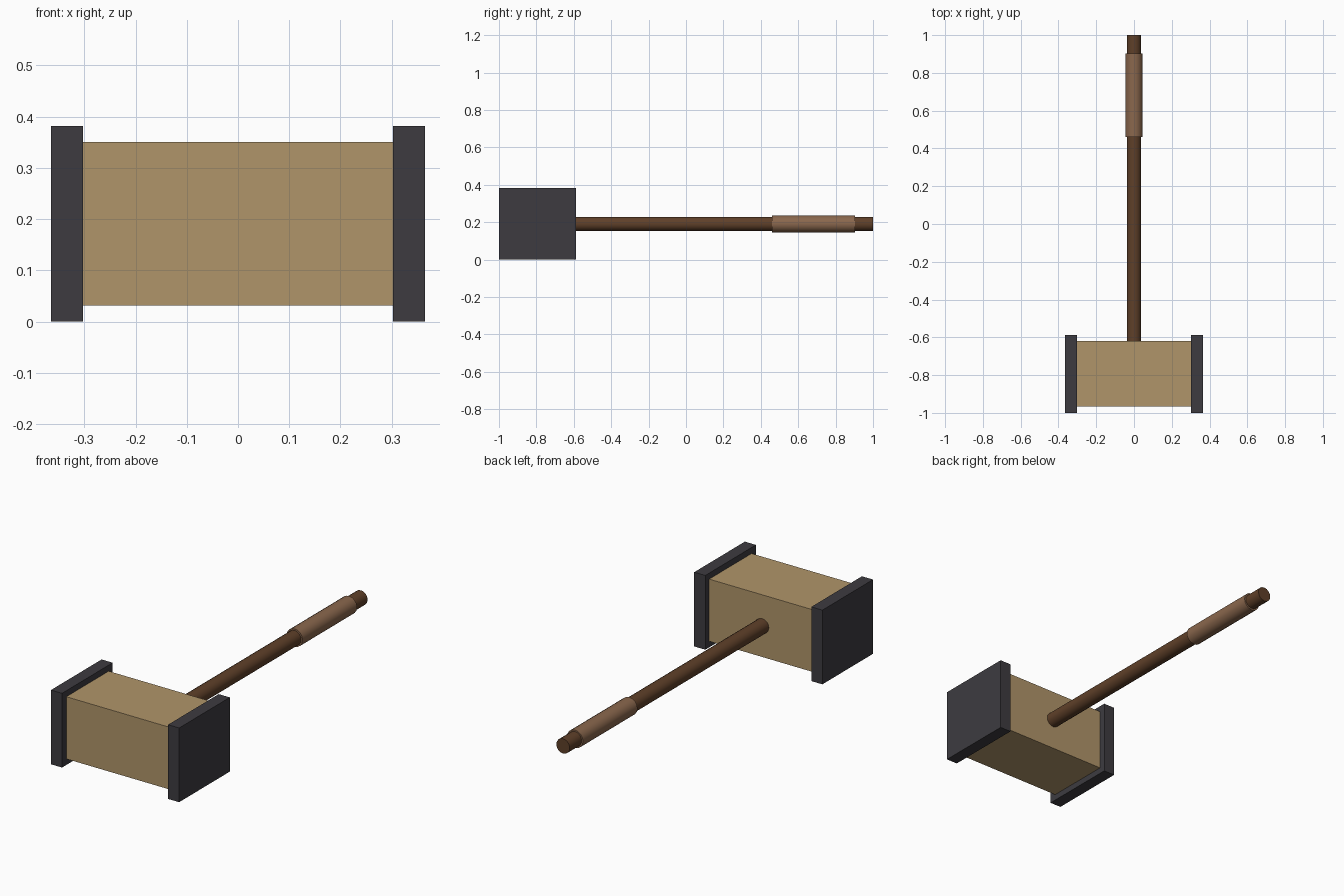
import bpy
import math

if "Cube" in bpy.data.objects:
    bpy.data.objects.remove(bpy.data.objects["Cube"])


def material(name, color):
    m = bpy.data.materials.new(name)
    m.diffuse_color = (*color, 1)
    m.use_nodes = True
    m.node_tree.nodes["Principled BSDF"].inputs["Base Color"].default_value = m.diffuse_color
    return m


tan_wood = material("tan wood", (0.434, 0.301, 0.144))
dark_iron = material("dark iron", (0.047, 0.044, 0.051))
brown_wood = material("brown wood", (0.114, 0.051, 0.022))
leather = material("leather", (0.254, 0.136, 0.074))

AXIS_Z = 0.191  # height of the handle axis and head centre


def box(name, x, y, z, mat):
    """Box from (min, max) ranges on each axis."""
    bpy.ops.mesh.primitive_cube_add(size=1, location=[(a + b) / 2 for a, b in (x, y, z)])
    ob = bpy.context.object
    ob.name = name
    ob.scale = [b - a for a, b in (x, y, z)]
    bpy.ops.object.transform_apply(location=False, rotation=False, scale=True)
    ob.data.materials.append(mat)


def rod(name, radius, y0, y1, mat):
    """Round bar along y."""
    bpy.ops.mesh.primitive_cylinder_add(
        vertices=16, radius=radius, depth=y1 - y0,
        location=(0, (y0 + y1) / 2, AXIS_Z), rotation=(math.pi / 2, 0, 0))
    ob = bpy.context.object
    ob.name = name
    ob.data.materials.append(mat)
    bpy.ops.object.shade_smooth_by_angle(angle=math.radians(35))


# Hammer head with a plate on each end
box("head_block", (-0.302, 0.302), (-0.965, -0.62), (0.031, 0.351), tan_wood)
box("left_plate", (-0.365, -0.302), (-1.0, -0.588), (0, 0.382), dark_iron)
box("right_plate", (0.302, 0.365), (-1.0, -0.588), (0, 0.382), dark_iron)

# Handle and wrapped grip
rod("handle", 0.038, -0.66, 1.0, brown_wood)
rod("grip", 0.046, 0.46, 0.903, leather)
